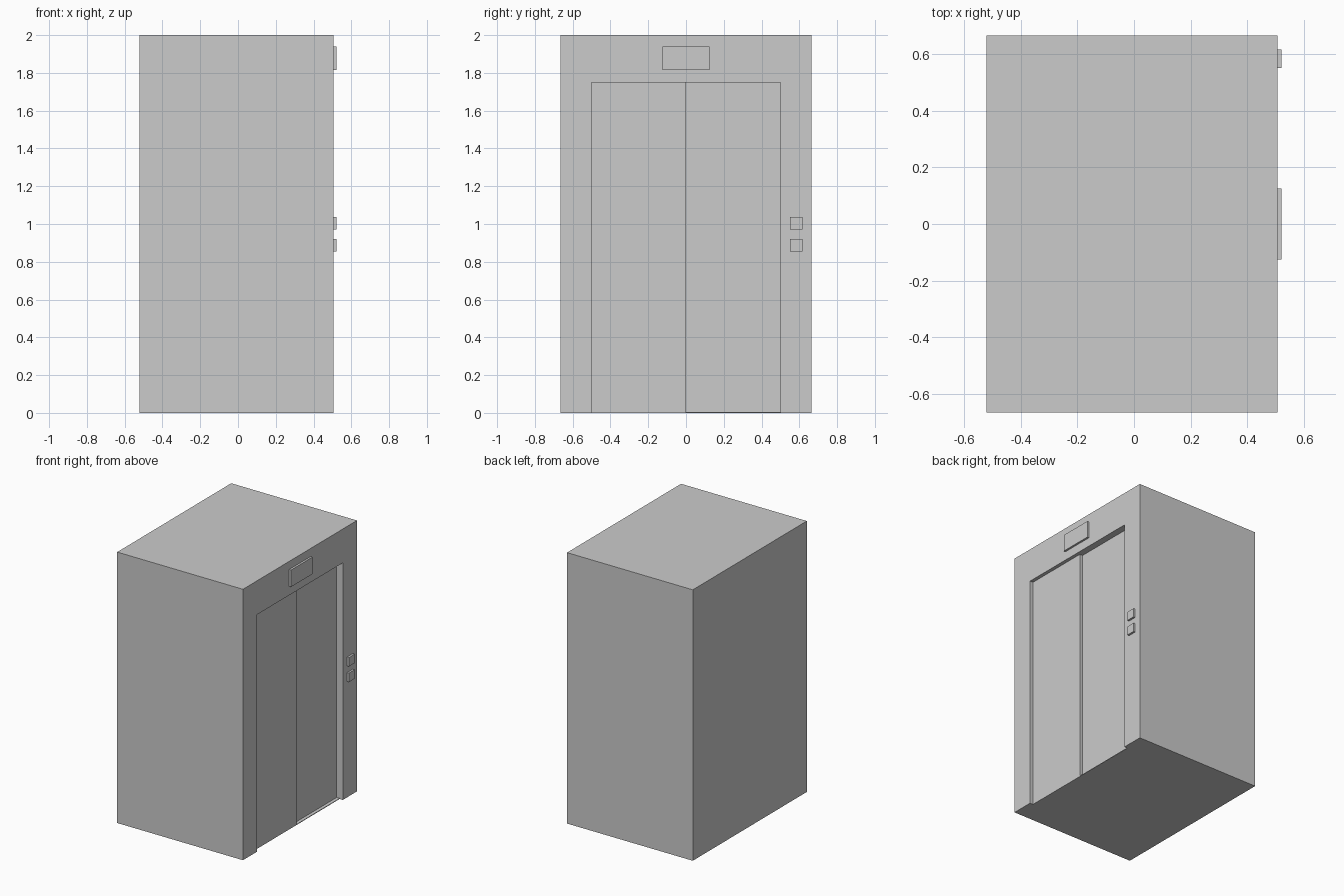
import bpy

if "Cube" in bpy.data.objects:
    bpy.data.objects.remove(bpy.data.objects["Cube"])


def box(name, x, y, z):
    """Box from (min, max) ranges on each axis."""
    bpy.ops.mesh.primitive_cube_add(size=1)
    ob = bpy.context.object
    ob.name = name
    ob.location = [(a + b) / 2 for a, b in (x, y, z)]
    ob.scale = [b - a for a, b in (x, y, z)]
    bpy.ops.object.transform_apply(location=True, rotation=False, scale=True)
    return ob


FRONT = 0.506   # plane of the door wall
EDGE = 0.521    # outer face of the display and buttons
SILL = 0.005

# Cabin with a doorway recess cut through to the floor
cabin = box("cabin", (-0.521, FRONT), (-0.665, 0.665), (0, 2))
cutter = box("doorway_cutter", (FRONT - 0.075, 0.6), (-0.5, 0.5), (-0.1, 1.75))
mod = cabin.modifiers.new("doorway", 'BOOLEAN')
mod.operation = 'DIFFERENCE'
mod.solver = 'EXACT'
mod.object = cutter
bpy.context.view_layer.objects.active = cabin
bpy.ops.object.modifier_apply(modifier=mod.name)
bpy.data.objects.remove(cutter, do_unlink=True)

# Sill and two sliding doors, one behind the other
box("door_sill", (FRONT - 0.075, FRONT - 0.026), (-0.5, 0.5), (0, SILL))
box("outer_door", (FRONT - 0.075, FRONT - 0.026), (-0.5, -0.003), (SILL, 1.75))
box("inner_door", (FRONT - 0.075, FRONT - 0.05), (-0.003, 0.5), (SILL, 1.75))

# Floor display above the doors
box("display", (FRONT, EDGE), (-0.125, 0.125), (1.815, 1.94))

# Call buttons beside the doors
for name, z in (("up_button", 0.97), ("down_button", 0.855)):
    box(name, (FRONT, EDGE), (0.55, 0.616), (z, z + 0.066))
